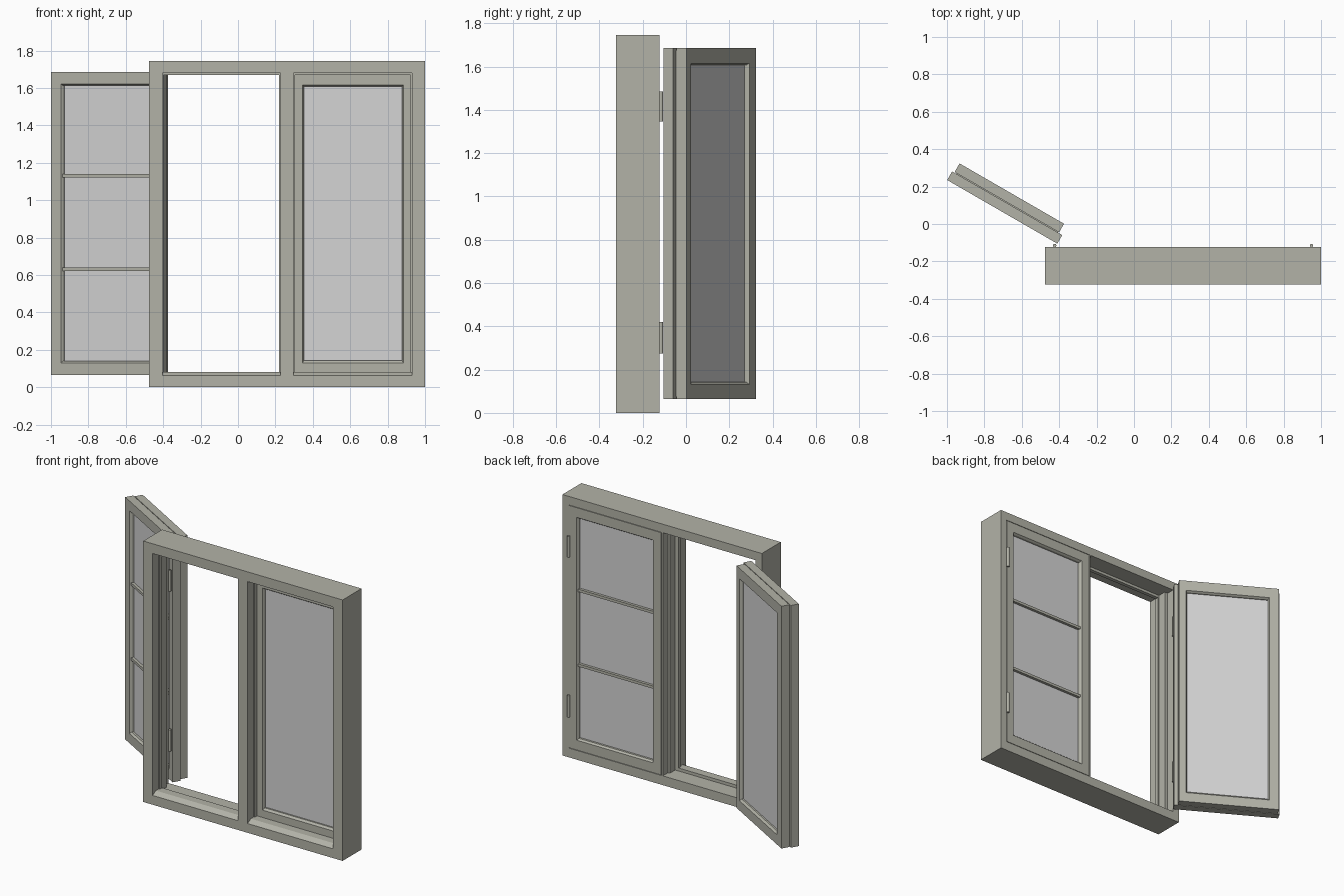
import bpy, bmesh, math
from mathutils import Vector

if "Cube" in bpy.data.objects:
    bpy.data.objects.remove(bpy.data.objects["Cube"])

def material(name, rgb):
    m = bpy.data.materials.new(name)
    m.diffuse_color = (*rgb, 1)
    m.use_nodes = True
    m.node_tree.nodes["Principled BSDF"].inputs["Base Color"].default_value = m.diffuse_color
    return m

PAINT = material("grey_green_paint", (0.45, 0.45, 0.39))
GLASS = material("pale_glass", (0.66, 0.66, 0.66))

XL, XR = -0.475, 1.0          # outer sides of the fixed frame
XM = (XL + XR) / 2            # mullion centre
YF, YB = -0.323, -0.123       # front and back of the fixed frame
STOP, BEAD = -0.235, -0.26    # stop behind which the sashes close
MID = -0.178                  # step between the two sash layers

def finish(name, bm, mat):
    bmesh.ops.recalc_face_normals(bm, faces=bm.faces[:])
    me = bpy.data.meshes.new(name)
    bm.to_mesh(me)
    bm.free()
    me.materials.append(mat)
    ob = bpy.data.objects.new(name, me)
    bpy.context.collection.objects.link(ob)
    return ob

def extrude(name, points, direction):
    """Closed profile pushed along a direction."""
    bm = bmesh.new()
    face = bm.faces.new([bm.verts.new(p) for p in points])
    r = bmesh.ops.extrude_face_region(bm, geom=[face])
    moved = [v for v in r["geom"] if isinstance(v, bmesh.types.BMVert)]
    bmesh.ops.translate(bm, verts=moved, vec=Vector(direction))
    return finish(name, bm, PAINT)

def ring(name, place, rects):
    """Loft of rectangles (u0, u1, z0, z1, depth), closed back on itself."""
    bm = bmesh.new()
    loops = [[bm.verts.new(place(u, v, z)) for u, z in
              ((u0, z0), (u1, z0), (u1, z1), (u0, z1))]
             for u0, u1, z0, z1, v in rects]
    for i, a in enumerate(loops):
        b = loops[(i + 1) % len(loops)]
        for j in range(4):
            k = (j + 1) % 4
            bm.faces.new((a[j], a[k], b[k], b[j]))
    return finish(name, bm, PAINT)

def box(name, place, u0, u1, v0, v1, z0, z1, mat):
    bm = bmesh.new()
    c = [bm.verts.new(place(u, v, z)) for z in (z0, z1)
         for u, v in ((u0, v0), (u1, v0), (u1, v1), (u0, v1))]
    for f in ((0, 1, 2, 3), (4, 5, 6, 7), (0, 1, 5, 4),
              (1, 2, 6, 5), (2, 3, 7, 6), (3, 0, 4, 7)):
        bm.faces.new([c[i] for i in f])
    return finish(name, bm, mat)

# Fixed frame: head and sill across the full width
head = [(YF, 1.745), (YF, 1.68), (BEAD, 1.68), (BEAD, 1.67), (STOP, 1.67),
        (STOP, 1.688), (YB, 1.688), (YB, 1.745)]
sill = [(YF, 0), (YF, 0.062), (-0.29, 0.082), (STOP, 0.082),
        (STOP, 0.062), (YB, 0.062), (YB, 0)]
for name, prof in (("frame_head", head), ("frame_sill", sill)):
    extrude(name, [(XL, y, z) for y, z in prof], (XR - XL, 0, 0))

# Fixed frame: stepped side jambs and centre mullion
steps = [(0.070, YF), (0.070, BEAD), (0.078, BEAD), (0.078, STOP),
         (0.070, STOP), (0.070, MID), (0.047, MID), (0.047, YB)]
for name, x, s in (("left_jamb", XL, 1), ("right_jamb", XR, -1)):
    pts = [(x, YF, 0.062)] + [(x + s * t, y, 0.062) for t, y in steps] + [(x, YB, 0.062)]
    extrude(name, pts, (0, 0, 1.626))
half = [(0.035, YF), (0.035, BEAD), (0.043, BEAD), (0.043, STOP),
        (0.018, STOP), (0.018, MID), (0.005, MID), (0.005, YB)]
pts = [(XM + w, y, 0.062) for w, y in half] + [(XM - w, y, 0.062) for w, y in reversed(half)]
extrude("mullion", pts, (0, 0, 1.626))

# Sash placement: u runs from the hinge edge, v from the back face inward
def closed(u, v, z):
    return (0.95 - u, YB - v, z)

A = math.radians(150)
def opened(u, v, z):
    return (-0.41 + u * math.cos(A) + v * math.sin(A),
            -0.105 + u * math.sin(A) - v * math.cos(A), z)

Z0, Z1 = 0.065, 1.685
for side, place in (("closed", closed), ("open", opened)):
    # Layer with three panes
    ring(side + "_sash_barred_frame", place, [
        (0, 0.68, Z0, Z1, 0.053), (0, 0.68, Z0, Z1, 0),
        (0.055, 0.62, 0.13, 1.62, 0), (0.063, 0.612, 0.140, 1.612, 0.012),
        (0.063, 0.612, 0.140, 1.612, 0.053)])
    box(side + "_sash_barred_glass", place, 0.06, 0.615, 0.026, 0.030, 0.135, 1.615, GLASS)
    for i, z in enumerate((0.63, 1.13)):
        box(f"{side}_sash_glazing_bar_{i + 1}", place, 0.06, 0.615, 0.008, 0.045,
            z - 0.009, z + 0.009, PAINT)
    # Recessed joint between the layers
    ring(side + "_sash_joint", place, [
        (0.028, 0.655, 0.075, 1.675, 0.053), (0.028, 0.655, 0.075, 1.675, 0.057),
        (0.073, 0.598, 0.143, 1.607, 0.057), (0.073, 0.598, 0.143, 1.607, 0.053)])
    # Layer with a single pane
    ring(side + "_sash_plain_frame", place, [
        (0.022, 0.667, Z0, Z1, 0.057), (0.022, 0.667, Z0, Z1, 0.110),
        (0.066, 0.605, 0.13, 1.615, 0.110), (0.073, 0.598, 0.143, 1.607, 0.098),
        (0.073, 0.598, 0.143, 1.607, 0.057)])
    box(side + "_sash_plain_glass", place, 0.07, 0.601, 0.083, 0.087, 0.138, 1.61, GLASS)

# Hinge barrels
for side, x in (("left", -0.424), ("right", 0.949)):
    for level, z0, z1 in (("lower", 0.275, 0.42), ("upper", 1.345, 1.485)):
        bpy.ops.mesh.primitive_cylinder_add(vertices=16, radius=0.009, depth=z1 - z0,
                                            location=(x, -0.115, (z0 + z1) / 2))
        ob = bpy.context.object
        ob.name = f"{side}_{level}_hinge"
        ob.data.materials.append(PAINT)
        bpy.ops.object.shade_smooth_by_angle()
